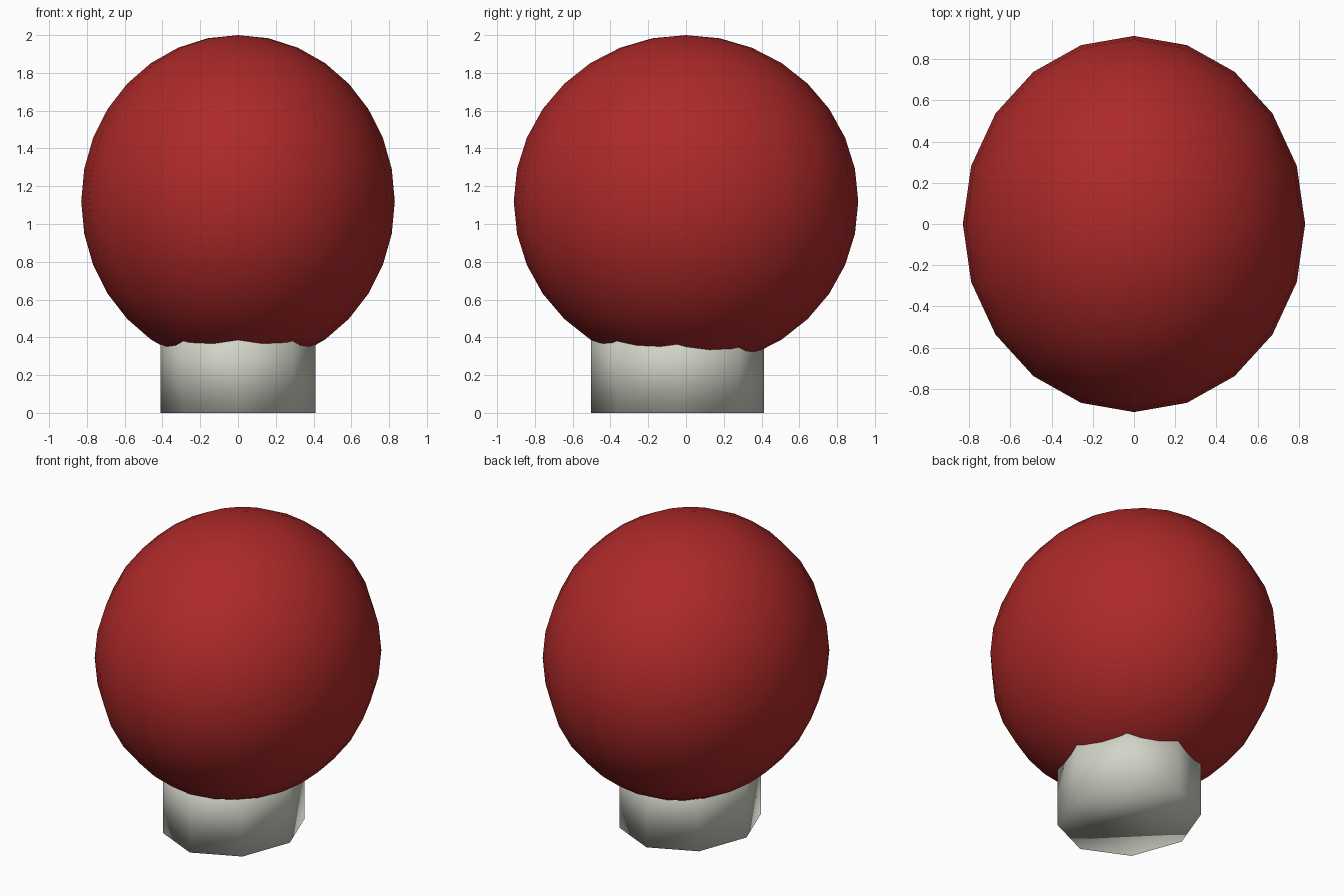
import bpy, bmesh
from mathutils import Matrix

if "Cube" in bpy.data.objects:
    bpy.data.objects.remove(bpy.data.objects["Cube"])


def material(name, rgb):
    m = bpy.data.materials.new(name)
    m.diffuse_color = (*rgb, 1.0)
    m.use_nodes = True
    m.node_tree.nodes["Principled BSDF"].inputs["Base Color"].default_value = m.diffuse_color
    return m


def add_part(name, bm, mat):
    bmesh.ops.recalc_face_normals(bm, faces=bm.faces)
    mesh = bpy.data.meshes.new(name)
    bm.to_mesh(mesh)
    bm.free()
    mesh.materials.append(mat)
    for p in mesh.polygons:
        p.use_smooth = True
    obj = bpy.data.objects.new(name, mesh)
    bpy.context.collection.objects.link(obj)
    return obj


red = material("bulb red", (0.42, 0.022, 0.022))
grey = material("base grey", (0.64, 0.66, 0.58))

# Bulb: slightly faceted ellipsoid, widest front to back
bm = bmesh.new()
bmesh.ops.create_uvsphere(
    bm, u_segments=20, v_segments=16, radius=1.0,
    matrix=Matrix.Translation((0, 0, 1.12)) @ Matrix.Diagonal((0.83, 0.912, 0.88, 1)))
add_part("bulb", bm, red)

# Base: eight-sided plug with corners on the axes, sunk into the bulb
height = 0.48
bm = bmesh.new()
bmesh.ops.create_cone(
    bm, cap_ends=True, segments=8, radius1=1.0, radius2=1.0, depth=1.0,
    matrix=Matrix.Translation((0, -0.045, height / 2)) @ Matrix.Diagonal((0.41, 0.457, height, 1)))
add_part("base_plug", bm, grey)
